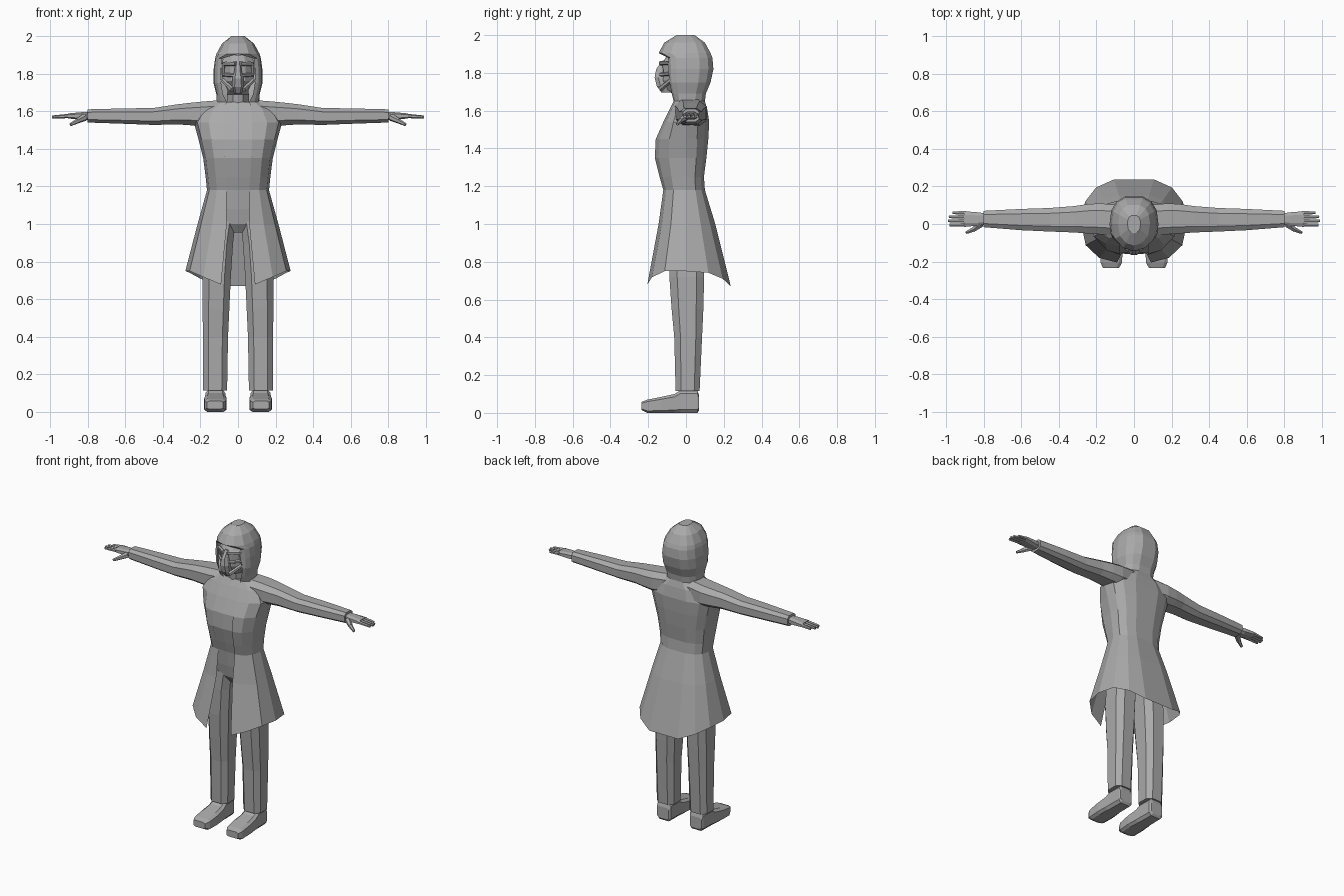
import bpy, bmesh, math
from mathutils import Vector

if "Cube" in bpy.data.objects:
    bpy.data.objects.remove(bpy.data.objects["Cube"])

mat = bpy.data.materials.new("plain_grey")
mat.diffuse_color = (0.4, 0.4, 0.4, 1)
mat.use_nodes = True
mat.node_tree.nodes["Principled BSDF"].inputs["Base Color"].default_value = mat.diffuse_color


def loft(name, rings, closed=True, cap_start=True, cap_end=True):
    """Skin a list of point rings into one flat-shaded object."""
    bm = bmesh.new()
    rows = [[bm.verts.new(p) for p in r] for r in rings]
    n = len(rows[0])
    for a, b in zip(rows, rows[1:]):
        for i in range(n if closed else n - 1):
            j = (i + 1) % n
            bm.faces.new((a[i], a[j], b[j], b[i]))
    if cap_start:
        bm.faces.new(rows[0])
    if cap_end:
        bm.faces.new(rows[-1])
    bmesh.ops.remove_doubles(bm, verts=bm.verts, dist=0.0005)
    bmesh.ops.recalc_face_normals(bm, faces=bm.faces)
    me = bpy.data.meshes.new(name)
    bm.to_mesh(me)
    bm.free()
    me.materials.append(mat)
    ob = bpy.data.objects.new(name, me)
    bpy.context.collection.objects.link(ob)
    return ob


def mirrored(half):
    """Half ring running front to back, completed on the other side."""
    return half + [(-x, y, z) for x, y, z in reversed(half[:-1])]


def octagon(lo, hi, k=0.55):
    """Chamfered rectangle between two corners."""
    cx, cy = (lo[0] + hi[0]) / 2, (lo[1] + hi[1]) / 2
    w, h = (hi[0] - lo[0]) / 2, (hi[1] - lo[1]) / 2
    s = [(1, k), (k, 1), (-k, 1), (-1, k), (-1, -k), (-k, -1), (k, -1), (1, -k)]
    return [(cx + a * w, cy + b * h) for a, b in s]


def tube(name, p0, p1, r0, r1, sides=6):
    """Tapered bar between two points."""
    p0, p1 = Vector(p0), Vector(p1)
    q = (p1 - p0).to_track_quat('Z', 'Y')
    ang = [2 * math.pi * (i + 0.5) / sides for i in range(sides)]
    return loft(name, [[p + q @ Vector((r * math.cos(a), r * math.sin(a), 0)) for a in ang]
                       for p, r in ((p0, r0), (p1, r1))])


# coat section: half ring from the front opening to the centre back
def section(z, w, yf, yb, g, drop=0.0):
    front = [(0, 1, .9), (.5, .88, .4), (.88, .55, 0), (1, 0, 0)]
    back = [(.93, .5, .1), (.72, .82, .5), (.38, 1, 1), (0, 1, 1)]
    half = [(g + (w - g) * f, yf * k, z - drop * d) for f, k, d in front]
    return half + [(w * f, yb * k, z - drop * d) for f, k, d in back]


torso = [(1.18, .165, -.12, .10, .06), (1.25, .172, -.14, .095, .065),
         (1.35, .185, -.165, .108, .07), (1.45, .21, -.16, .118, .075),
         (1.54, .235, -.12, .123, .075), (1.61, .19, -.085, .112, .07),
         (1.65, .115, -.065, .10, .06)]
skirt = [(.75, .28, -.205, .237, .09, .08), (1.0, .215, -.145, .155, .06)]
hood = [(1.69, .115, -.075, .105, .08), (1.75, .13, -.088, .13, .09),
        (1.82, .13, -.09, .145, .09), (1.88, .122, -.095, .14, .085),
        (1.905, .115, -.145, .13, 0), (1.96, .085, -.115, .10, 0),
        (2.0, .035, -.05, .045, 0)]
loft("hooded_coat", [mirrored(section(*r)) for r in skirt + torso + hood],
     closed=False, cap_start=False)

# shirt and hips just inside the coat
inner = [(.955, .06, -.06, .06), (1.0, .15, -.09, .09), (1.08, .155, -.105, .085)]
inner += [(z, w * .96, yf + .003, yb * .94) for z, w, yf, yb, g in torso]
rings = []
for z, w, yf, yb in inner:
    r = mirrored(section(z, w, yf, yb, 0.0))
    r = [(x, yf * .96 if abs(x) > .07 and y < yf * .8 else y, z_) for x, y, z_ in r]
    rings.append(r[:-1])
loft("shirt", rings)

# head and neck
rings = []
for z, w, yf in [(1.60, .06, -.06), (1.69, .058, -.07), (1.71, .055, -.105),
                 (1.76, .08, -.128), (1.79, .086, -.125), (1.85, .086, -.128),
                 (1.90, .075, -.095)]:
    half = [(0, yf, z), (.45 * w, yf + .008, z), (w, yf + .055, z),
            (w, .03, z), (.5 * w, .08, z), (0, .08, z)]
    rings.append(mirrored(half)[:-1])
loft("head", rings)

# mask snout running up into the nose bridge
loft("mask_snout", [[(-w, -.07, z), (-w, yf + .02, z), (-w * .55, yf, z),
                     (w * .55, yf, z), (w, yf + .02, z), (w, -.07, z)]
                    for z, w, yf in [(1.695, .02, -.13), (1.73, .032, -.155),
                                     (1.775, .03, -.166), (1.82, .018, -.158),
                                     (1.865, .016, -.125)]])

for s, side in ((1, "left"), (-1, "right")):
    # mask details
    tube(side + "_brow", (s * .012, -.135, 1.852), (s * .078, -.088, 1.852), .012, .011)
    tube(side + "_goggle_rim", (s * .015, -.14, 1.79), (s * .08, -.085, 1.795), .01, .01)
    tube(side + "_goggle_side", (s * .08, -.085, 1.795), (s * .078, -.088, 1.852), .009, .009)
    tube(side + "_cheek_strap", (s * .03, -.135, 1.715), (s * .082, -.075, 1.765), .014, .012)

    # sleeve, from inside the shoulder to the cuff
    sleeve = [(.08, -.06, .10, 1.53, 1.66), (.18, -.055, .11, 1.52, 1.652),
              (.25, -.05, .105, 1.525, 1.645), (.32, -.045, .095, 1.53, 1.637),
              (.45, -.04, .085, 1.527, 1.617), (.60, -.033, .08, 1.533, 1.615),
              (.80, -.017, .07, 1.54, 1.61)]
    loft(side + "_sleeve", [[(s * x, y, z) for y, z in octagon((y0, z0), (y1, z1))]
                            for x, y0, y1, z0, z1 in sleeve])

    # palm, fingers and thumb
    palm = [(.78, 0, .055, 1.555, 1.595), (.83, -.01, .062, 1.553, 1.595),
            (.905, -.014, .068, 1.562, 1.588)]
    loft(side + "_palm", [[(s * x, y, z) for y, z in octagon((y0, z0), (y1, z1))]
                          for x, y0, y1, z0, z1 in palm])
    for i, tip in enumerate((.982, .99, .985, .965)):
        y = -.005 + i * .0215
        tube(side + "_finger", (s * .895, y, 1.575), (s * tip, y, 1.569), .0115, .008)
    tube(side + "_thumb_base", (s * .815, 0, 1.568), (s * .855, -.03, 1.548), .02, .014)
    tube(side + "_thumb", (s * .85, -.027, 1.55), (s * .892, -.046, 1.528), .014, .008)

    # trouser leg
    leg = [(.115, .058, .185, -.055, .072), (.40, .053, .187, -.062, .085),
           (.55, .046, .188, -.076, .092), (.72, .038, .188, -.088, .096),
           (.90, .026, .175, -.092, .095), (1.02, .012, .15, -.09, .085)]
    loft(side + "_trouser_leg", [[(s * x, y, z) for x, y in octagon((x0, y0), (x1, y1))]
                                 for z, x0, x1, y0, y1 in leg])

    # shoe, lofted from heel to toe
    shoe = [(.07, .08, .165, .015, .09), (.06, .07, .17, 0, .12),
            (-.03, .068, .172, 0, .12), (-.06, .065, .175, 0, .10),
            (-.13, .06, .18, 0, .085), (-.205, .064, .178, 0, .07),
            (-.235, .08, .165, .015, .058)]
    loft(side + "_shoe", [[(s * x, y, z) for x, z in octagon((x0, z0), (x1, z1), .7)]
                          for y, x0, x1, z0, z1 in shoe])
